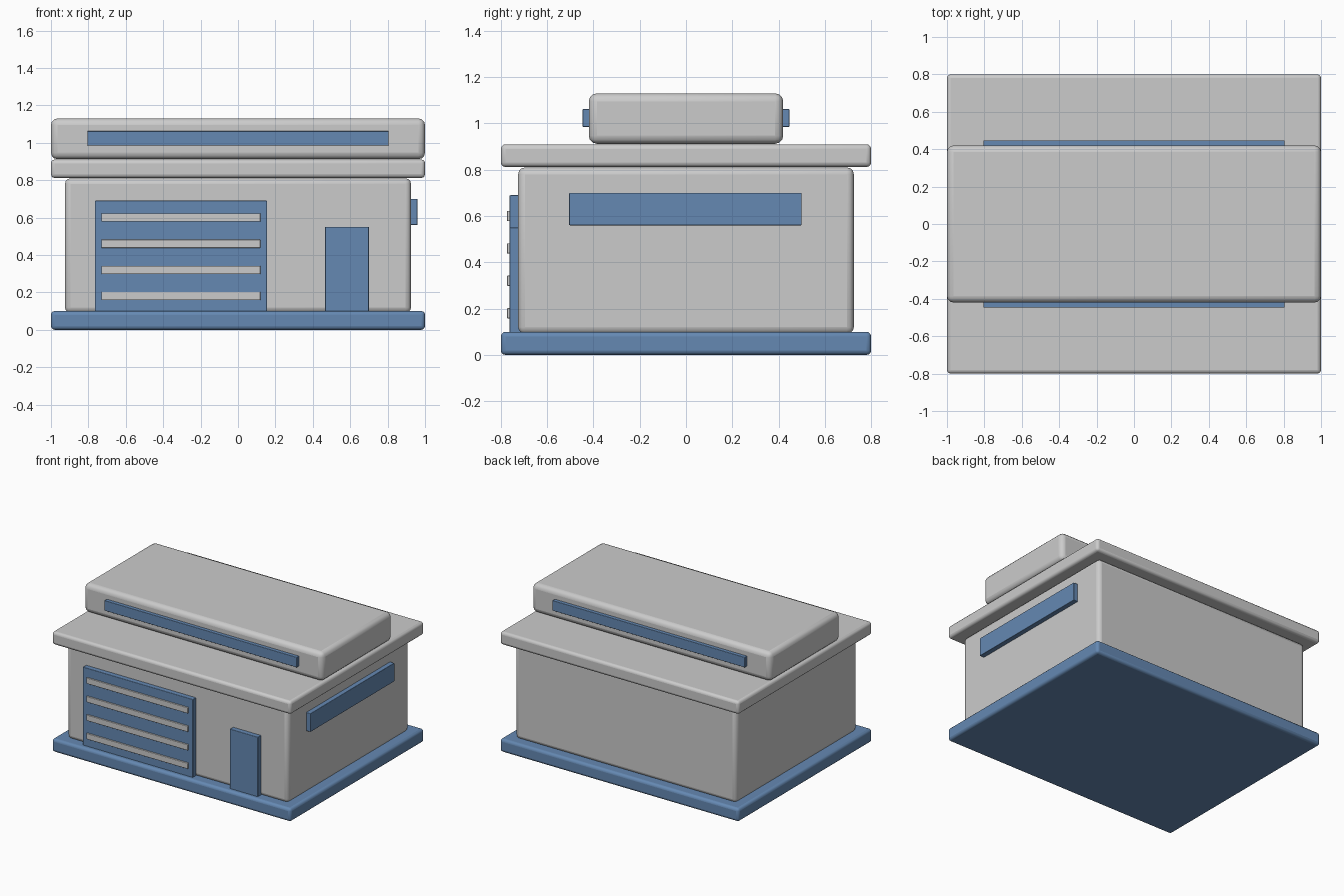
import bpy

if "Cube" in bpy.data.objects:
    bpy.data.objects.remove(bpy.data.objects["Cube"])

blue = bpy.data.materials.new("blue_trim")
blue.diffuse_color = (0.13, 0.25, 0.45, 1)
blue.use_nodes = True
blue.node_tree.nodes["Principled BSDF"].inputs["Base Color"].default_value = blue.diffuse_color


def box(name, x, y, z, bevel, mat=None):
    """Bevelled box from (min, max) ranges on each axis."""
    r = (x, y, z)
    bpy.ops.mesh.primitive_cube_add(size=1, location=[(a + b) / 2 for a, b in r])
    ob = bpy.context.object
    ob.name = name
    ob.scale = [b - a for a, b in r]
    bpy.ops.object.transform_apply(location=False, rotation=False, scale=True)
    mod = ob.modifiers.new("Bevel", 'BEVEL')
    mod.width = bevel
    mod.segments = 3
    bpy.ops.object.shade_smooth_by_angle()
    if mat:
        ob.data.materials.append(mat)
    return ob


# Plinth, walls, roof slab and raised roof block
box("base", (-1, 1), (-0.8, 0.8), (0, 0.1), 0.02, blue)
box("walls", (-0.925, 0.925), (-0.725, 0.725), (0.09, 0.81), 0.03)
box("roof_slab", (-1, 1), (-0.8, 0.8), (0.812, 0.91), 0.02)
box("upper_roof", (-1, 1), (-0.42, 0.42), (0.912, 1.13), 0.035)

# Garage door with slats
box("garage_door", (-0.765, 0.155), (-0.762, -0.70), (0.095, 0.69), 0.004, blue)
for i in range(4):
    z = 0.6 - 0.14 * i
    box(f"garage_slat_{i + 1}", (-0.73, 0.12), (-0.773, -0.75), (z - 0.022, z + 0.022), 0.003)

# Entry door
box("entry_door", (0.465, 0.70), (-0.762, -0.70), (0.095, 0.55), 0.004, blue)

# Window on the right wall
box("side_window", (0.90, 0.96), (-0.505, 0.5), (0.56, 0.70), 0.004, blue)

# Clerestory windows on front and back of the raised block
for name, s in (("front", -1), ("back", 1)):
    y = sorted((s * 0.40, s * 0.447))
    box(f"clerestory_{name}", (-0.805, 0.805), y, (0.985, 1.062), 0.003, blue)
